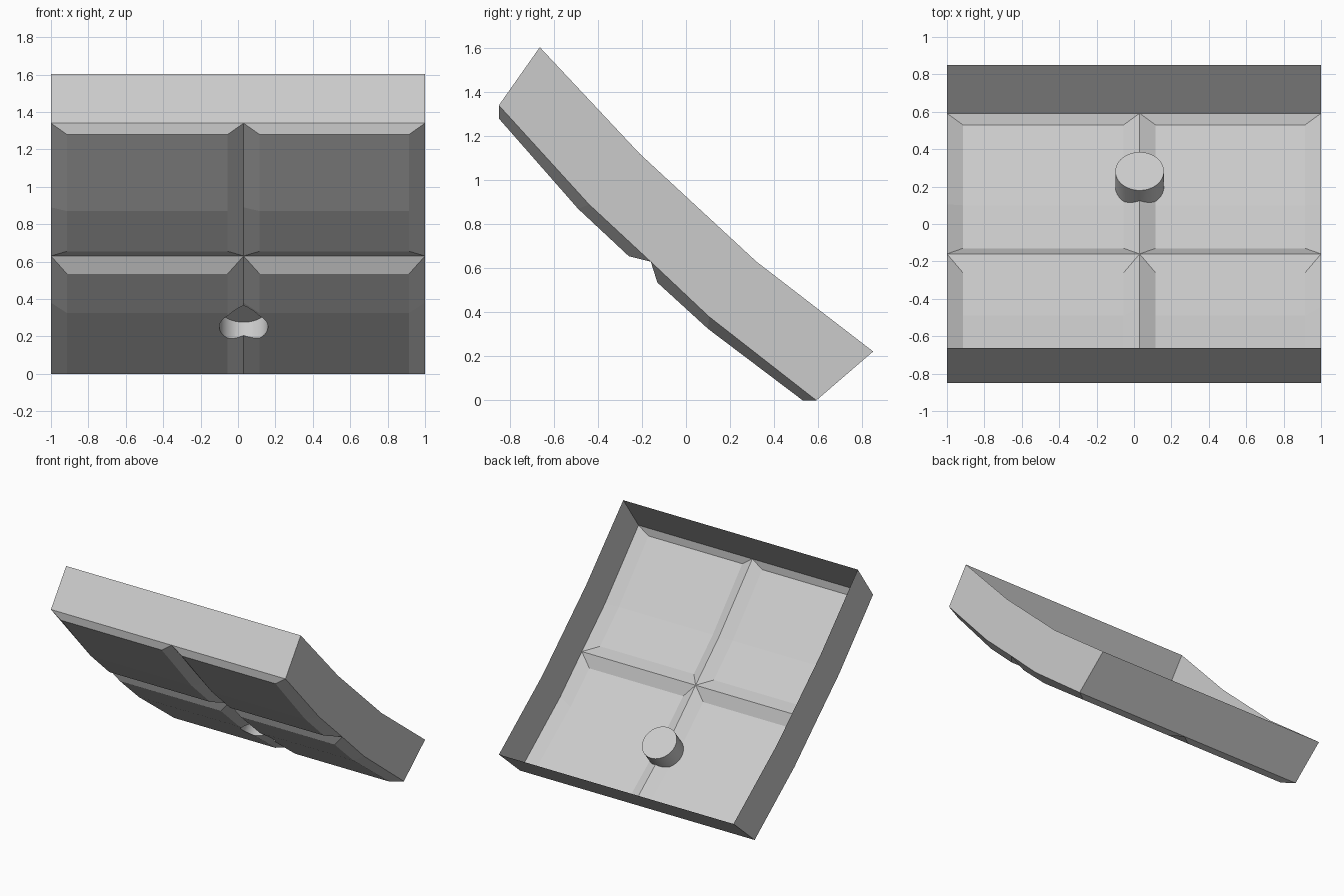
import bpy, bmesh
from mathutils import Vector

if "Cube" in bpy.data.objects:
    bpy.data.objects.remove(bpy.data.objects["Cube"])

# side profiles as (y, z)
GROOVE = [(-0.85, 1.34), (-0.44, 0.89), (-0.16, 0.63), (0.105, 0.38), (0.592, 0)]
RIM = [(-0.664, 1.604), (-0.21, 1.12), (0.32, 0.63), (0.85, 0.222)]
PANEL_ROWS = [
    (GROOVE[0:3], [(-0.85, 1.28), (-0.49, 0.87), (-0.26, 0.655)]),
    (GROOVE[2:5], [(-0.13, 0.535), (0.10, 0.325), (0.53, 0)]),
]
# groove-to-groove x range, then raised face x range
PANEL_COLS = [(-1, 0.03, -0.915, -0.055), (0.03, 1, 0.115, 0.915)]

bm = bmesh.new()


def face(*pts):
    bm.faces.new([bm.verts.new(p) for p in pts])


def strip(xa, pa, xb, pb):
    # run of quads between two profiles
    for i in range(len(pa) - 1):
        face((xa, *pa[i]), (xa, *pa[i + 1]), (xb, *pb[i + 1]), (xb, *pb[i]))


# four bevelled panels
for outer, inner in PANEL_ROWS:
    for x0, x1, u0, u1 in PANEL_COLS:
        strip(x0, outer, u0, inner)
        strip(u0, inner, u1, inner)
        strip(u1, inner, x1, outer)
        for k in (0, -1):
            face((x0, *outer[k]), (x1, *outer[k]), (u1, *inner[k]), (u0, *inner[k]))

# side walls, end walls and a temporary lid for the cut
for x in (-1, 1):
    face(*[(x, *p) for p in GROOVE + RIM[::-1]])
for k in (0, -1):
    face((-1, *GROOVE[k]), (0.03, *GROOVE[k]), (1, *GROOVE[k]), (1, *RIM[k]), (-1, *RIM[k]))
strip(-1, RIM, 1, RIM)
bmesh.ops.remove_doubles(bm, verts=bm.verts[:], dist=1e-4)
bmesh.ops.recalc_face_normals(bm, faces=bm.faces[:])
mesh = bpy.data.meshes.new("panelled_tray")
bm.to_mesh(mesh)
bm.free()
tray = bpy.data.objects.new("panelled_tray", mesh)
bpy.context.collection.objects.link(tray)

# round recess, square to the lower panels
axis = Vector((0, 0.616, 0.788)).normalized()
cap = Vector((0.03, 0.282, 0.356))
depth = 0.35
bpy.ops.mesh.primitive_cylinder_add(vertices=48, radius=0.13, depth=depth,
                                    location=cap - axis * depth / 2,
                                    rotation=axis.to_track_quat('Z', 'Y').to_euler())
cutter = bpy.context.object
cutter.name = "recess_cutter"
for p in cutter.data.polygons:
    p.use_smooth = len(p.vertices) == 4
cutter.hide_render = True
mod = tray.modifiers.new("recess", 'BOOLEAN')
mod.operation = 'DIFFERENCE'
mod.solver = 'EXACT'
mod.object = cutter
bpy.context.view_layer.objects.active = tray
bpy.ops.object.modifier_apply(modifier=mod.name)
bpy.data.objects.remove(cutter)

# open the back by removing the lid
bm = bmesh.new()
bm.from_mesh(tray.data)
on_rim = lambda v: any((v.co.yz - Vector(p)).length < 1e-3 for p in RIM)
lid = [f for f in bm.faces if all(on_rim(v) for v in f.verts)]
bmesh.ops.delete(bm, geom=lid, context='FACES')
bm.to_mesh(tray.data)
bm.free()
